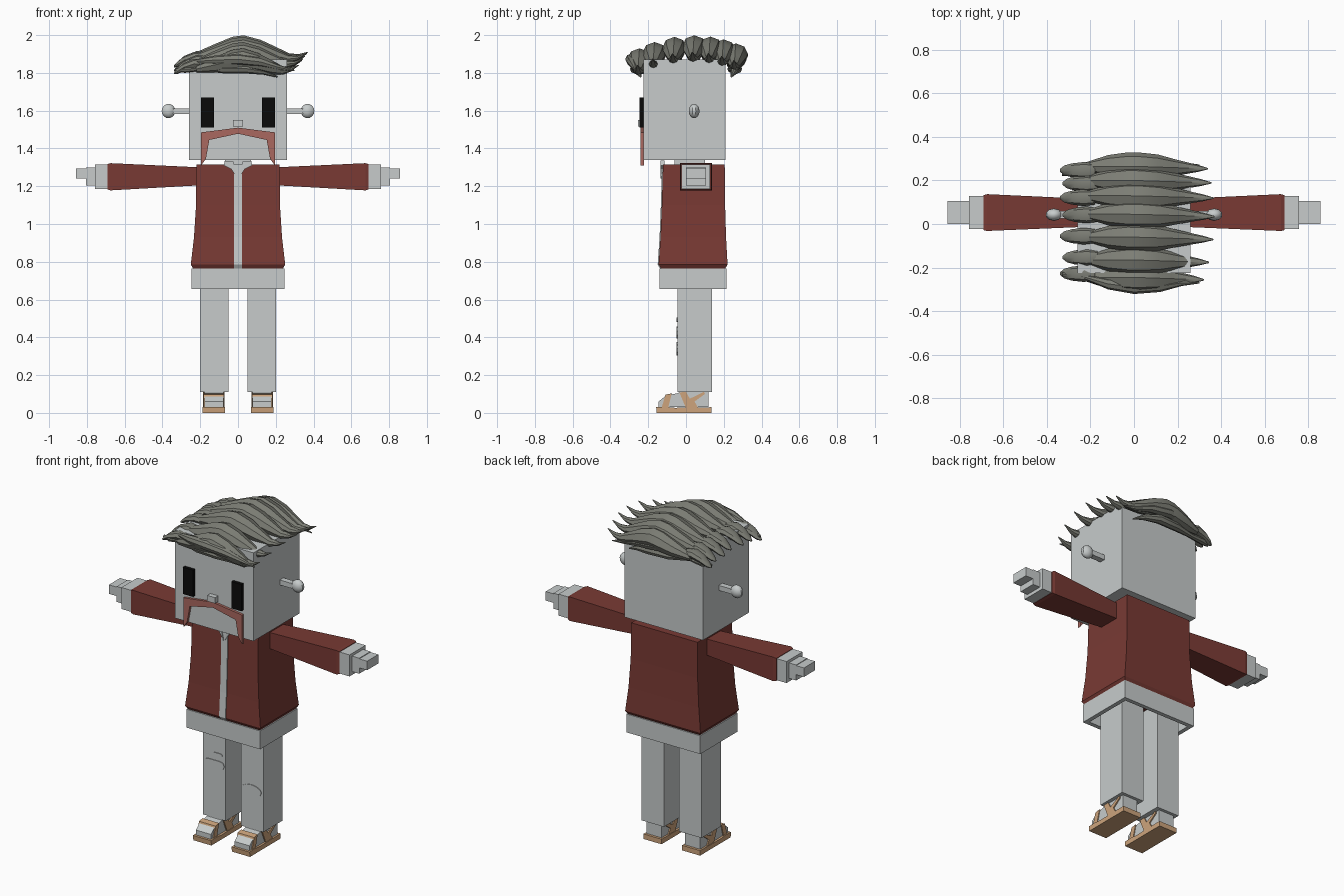
import bpy, bmesh, math

if "Cube" in bpy.data.objects:
    bpy.data.objects.remove(bpy.data.objects["Cube"], do_unlink=True)


def material(name, rgb):
    m = bpy.data.materials.new(name)
    m.use_nodes = True
    m.diffuse_color = (*rgb, 1)
    m.node_tree.nodes["Principled BSDF"].inputs["Base Color"].default_value = (*rgb, 1)
    return m


GREY = material("pale grey", (0.57, 0.60, 0.60))
RED = material("jacket red", (0.19, 0.042, 0.034))
ROSE = material("dusty rose", (0.40, 0.14, 0.115))
HAIR = material("hair grey", (0.205, 0.21, 0.18))
TAN = material("sandal tan", (0.61, 0.37, 0.20))
BLACK = material("eye black", (0.003, 0.003, 0.003))


def finish(name, bm, mat, mirror=False, smooth=False):
    bmesh.ops.recalc_face_normals(bm, faces=bm.faces)
    me = bpy.data.meshes.new(name)
    bm.to_mesh(me)
    bm.free()
    me.materials.append(mat)
    ob = bpy.data.objects.new(name, me)
    bpy.context.collection.objects.link(ob)
    if mirror:
        ob.modifiers.new("Mirror", "MIRROR")
    if smooth:
        bpy.ops.object.select_all(action="DESELECT")
        ob.select_set(True)
        bpy.context.view_layer.objects.active = ob
        bpy.ops.object.shade_smooth_by_angle(angle=math.radians(35))
    return ob


def add_loft(bm, rings):
    """Skin equal-length rings of points and cap both ends."""
    rows = [[bm.verts.new(p) for p in ring] for ring in rings]
    n = len(rows[0])
    for a, b in zip(rows, rows[1:]):
        for i in range(n):
            j = (i + 1) % n
            bm.faces.new((a[i], a[j], b[j], b[i]))
    bm.faces.new(rows[0])
    bm.faces.new(rows[-1])


def loft(name, rings, mat, mirror=False):
    bm = bmesh.new()
    add_loft(bm, rings)
    return finish(name, bm, mat, mirror)


def rect_z(z, x0, x1, y0, y1):
    return [(x0, y0, z), (x1, y0, z), (x1, y1, z), (x0, y1, z)]


def rect_x(x, y0, y1, z0, z1):
    return [(x, y0, z0), (x, y1, z0), (x, y1, z1), (x, y0, z1)]


def box(name, x, y, z, mat, mirror=False):
    return loft(name, [rect_z(h, *x, *y) for h in z], mat, mirror)


def plate_y(name, pts, y0, y1, mat, mirror=False):
    """Outline in x and z, given thickness along y."""
    return loft(name, [[(x, y, z) for x, z in pts] for y in (y0, y1)], mat, mirror)


def plate_x(name, pts, x0, x1, mat):
    """Outline in y and z, given thickness along x, on both sides."""
    return loft(name, [[(x, y, z) for y, z in pts] for x in (x0, x1)], mat, True)


# Head and face
box("head", (-0.26, 0.26), (-0.225, 0.21), (1.34, 1.87), GREY)
box("eye", (0.127, 0.195), (-0.245, -0.22), (1.51, 1.67), BLACK, True)
box("nose", (-0.026, 0.026), (-0.255, -0.22), (1.515, 1.55), GREY)
half = [(0.195, 1.485), (0.195, 1.31), (0.17, 1.345), (0.152, 1.445)]
moustache = [(0, 1.51)] + half + [(0, 1.478)] + [(-x, z) for x, z in reversed(half)]
plate_y("moustache", moustache, -0.24, -0.222, ROSE)
box("neck", (-0.07, 0.07), (-0.06, 0.1), (1.30, 1.35), GREY)

# Stalk ears with a rounded bulb
box("ear_stem", (0.25, 0.36), (0.025, 0.06), (1.582, 1.612), GREY, True)
bm = bmesh.new()
bmesh.ops.create_uvsphere(bm, u_segments=10, v_segments=8, radius=0.038)
for v in bm.verts:
    v.co = (v.co.x + 0.368, v.co.y * 0.75 + 0.043, v.co.z + 1.598)
finish("ear_bulb", bm, GREY, True, True)

# Jacket, shirt strip and collar
body = [(0.76, 0.235, -0.13, 0.205), (0.785, 0.25, -0.145, 0.22),
        (0.93, 0.233, -0.135, 0.212), (1.1, 0.222, -0.128, 0.207),
        (1.315, 0.22, -0.122, 0.205)]
loft("jacket", [rect_z(z, -w, w, f, b) for z, w, f, b in body], RED)
loft("shirt_strip", [rect_z(z, -0.021, 0.021, f - 0.005, f + 0.01)
                     for z, w, f, b in body], GREY)
collar = [(0.004, 1.24), (0.035, 1.29), (0.075, 1.31), (0.07, 1.335), (0.025, 1.33)]
plate_y("collar", collar, -0.134, -0.115, GREY, True)

# Sleeves and stepped hands
loft("sleeve", [rect_x(0.2, -0.012, 0.115, 1.205, 1.3),
                rect_x(0.675, -0.032, 0.137, 1.178, 1.322),
                rect_x(0.692, -0.028, 0.132, 1.183, 1.317)], RED, True)
box("wrist", (0.685, 0.757), (-0.024, 0.128), (1.185, 1.314), GREY, True)
box("palm", (0.75, 0.805), (0.0, 0.106), (1.205, 1.298), GREY, True)
box("fingers", (0.8, 0.857), (0.0, 0.106), (1.24, 1.294), GREY, True)

# Open shirt hem: four walls around the hips
box("hem_front", (-0.245, 0.245), (-0.14, -0.115), (0.655, 0.765), GREY)
box("hem_back", (-0.245, 0.245), (0.19, 0.215), (0.655, 0.765), GREY)
box("hem_side", (0.22, 0.245), (-0.12, 0.195), (0.655, 0.765), GREY, True)

# Trouser legs and torn knee patches
box("trouser_leg", (0.05, 0.2), (-0.045, 0.138), (0.11, 0.77), GREY, True)


def patch(name, x, z, w, h, flat_top):
    pts = []
    for i in range(12):
        a = math.tau * i / 12
        up = math.sin(a)
        pts.append((x + w * math.cos(a), z + h * (min(up, 0.6) if flat_top else up)))
    plate_y(name, pts, -0.049, -0.04, GREY)


patch("left_knee_patch", 0.122, 0.34, 0.067, 0.035, False)
patch("right_knee_patch", -0.125, 0.433, 0.067, 0.04, True)
patch("right_small_patch", -0.103, 0.496, 0.033, 0.014, True)

# Feet and sandals
foot = [(-0.145, 0.03), (-0.145, 0.06), (-0.105, 0.092), (-0.04, 0.105),
        (-0.03, 0.12), (0.12, 0.12), (0.12, 0.03)]
plate_x("foot", foot, 0.078, 0.178, GREY)
sole = [(-0.155, 0), (-0.158, 0.03), (-0.11, 0.032), (-0.06, 0.027), (0.135, 0.03), (0.135, 0)]
plate_x("sandal_sole", sole, 0.068, 0.188, TAN)
toe_strap = [(-0.13, 0.025), (-0.108, 0.097), (-0.075, 0.103), (-0.095, 0.025)]
plate_x("toe_strap", toe_strap, 0.073, 0.183, TAN)
ankle_strap = [(-0.035, 0.108), (0.0, 0.025), (0.065, 0.025), (0.045, 0.06),
               (0.1, 0.1), (0.095, 0.112), (0.02, 0.075), (0.0, 0.112)]
plate_x("ankle_strap", ankle_strap, 0.071, 0.185, TAN)


# Swept hair: each lock is a tapered tube of stations (x, y, z, half width, half height)
def lock(bm, stations, sides=8):
    add_loft(bm, [[(x, y + ry * math.cos(math.tau * i / sides),
                    z + rz * math.sin(math.tau * i / sides)) for i in range(sides)]
                  for x, y, z, ry, rz in stations])


main = [(-0.22, 1.89, 0.3, 0.02), (-0.12, 1.912, 0.8, 0.042), (-0.03, 1.935, 1, 0.056),
        (0.03, 1.942, 1, 0.057), (0.12, 1.925, 0.9, 0.05), (0.2, 1.9, 0.62, 0.038),
        (0.27, 1.882, 0.4, 0.022), (0.32, 1.887, 0.25, 0.012), (0.37, 1.91, 0.05, 0.002)]
tuft = [(-0.18, 1.885, 0.5, 0.025), (-0.23, 1.89, 0.6, 0.026), (-0.285, 1.872, 0.5, 0.022),
        (-0.32, 1.85, 0.35, 0.014), (-0.34, 1.838, 0.1, 0.004)]
bm = bmesh.new()
for k, y in enumerate((-0.245, -0.165, -0.06, 0.045, 0.13, 0.2, 0.265)):
    drop = 0.85 * (y - 0.04) ** 2
    reach = 1 - 1.6 * (y - 0.04) ** 2
    lock(bm, [(x * reach if x > 0 else x, y - 0.03 * max(x, 0), z - drop, 0.064 * w, h)
              for x, z, w, h in main])
    lock(bm, [(x + 0.012 * (k % 2), y * 0.93, z - drop * 0.6, 0.064 * w, h)
              for x, z, w, h in tuft])
finish("top_hair", bm, HAIR, smooth=True)

# Two hanging locks along the front edge and two along the back
bm = bmesh.new()
upper = [(-0.24, 0, 1.86, 0.008), (-0.12, 0.035, 1.868, 0.024), (0, 0.05, 1.872, 0.03),
         (0.12, 0.045, 1.858, 0.026), (0.22, 0.03, 1.828, 0.014), (0.3, 0.03, 1.812, 0.003)]
lower = [(-0.33, -0.01, 1.815, 0.008), (-0.28, 0, 1.82, 0.02), (-0.2, 0, 1.825, 0.014),
         (-0.08, 0.025, 1.822, 0.024), (0.05, 0.03, 1.822, 0.026),
         (0.14, 0.015, 1.808, 0.018), (0.21, 0, 1.778, 0.003)]
for side, base in ((-1, -0.24), (1, 0.24)):
    for stations in (upper, lower):
        lock(bm, [(x, base + side * out, z, r * 1.05, r) for x, out, z, r in stations])
finish("edge_hair", bm, HAIR, smooth=True)
